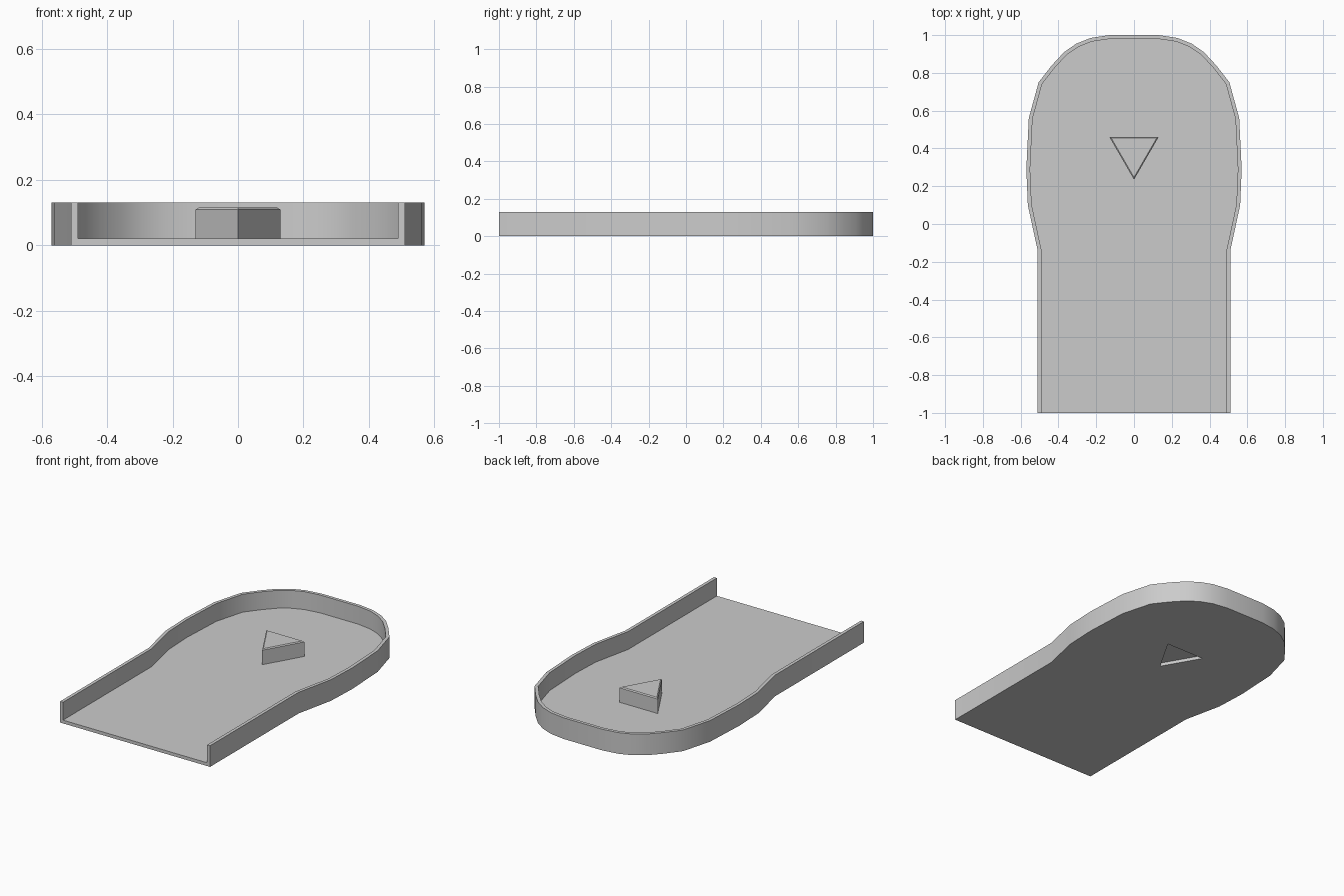
import bpy, bmesh
from mathutils import Vector

if "Cube" in bpy.data.objects:
    bpy.data.objects.remove(bpy.data.objects["Cube"])


def prism(name, outline, z0, z1):
    """Solid extruded from a 2D outline."""
    bm = bmesh.new()
    face = bm.faces.new([bm.verts.new((x, y, z0)) for x, y in outline])
    ext = bmesh.ops.extrude_face_region(bm, geom=[face], use_keep_orig=True)
    verts = [g for g in ext["geom"] if isinstance(g, bmesh.types.BMVert)]
    bmesh.ops.translate(bm, verts=verts, vec=(0, 0, z1 - z0))
    bmesh.ops.recalc_face_normals(bm, faces=bm.faces)
    mesh = bpy.data.meshes.new(name)
    bm.to_mesh(mesh)
    bm.free()
    obj = bpy.data.objects.new(name, mesh)
    bpy.context.collection.objects.link(obj)
    return obj


def inset(points, d):
    """Mitred offset of a path to its left side."""
    result = []
    for i, p in enumerate(points):
        a, b = points[max(i - 1, 0)], points[min(i + 1, len(points) - 1)]
        normals = [Vector((-(t.y), t.x)).normalized()
                   for t in (p - a, b - p) if t.length > 1e-6]
        m = sum(normals, Vector((0, 0))).normalized()
        result.append(p + m * d / m.dot(normals[0]))
    return result


def cut(target, cutter):
    mod = target.modifiers.new("cut", "BOOLEAN")
    mod.operation = "DIFFERENCE"
    mod.solver = "EXACT"
    mod.object = cutter
    bpy.context.view_layer.objects.active = target
    bpy.ops.object.modifier_apply(modifier=mod.name)
    bpy.data.objects.remove(cutter)


# Outline: right half mirrored to the left
half = [(0.51, -1), (0.51, -0.14), (0.562, 0.10), (0.57, 0.29), (0.557, 0.56),
        (0.505, 0.75), (0.435, 0.84), (0.37, 0.91), (0.305, 0.955),
        (0.23, 0.985), (0.13, 1)]
outer = [Vector(p) for p in half + [(-x, y) for x, y in reversed(half)]]
inner = inset(outer, 0.02)
inner[0].y = inner[-1].y = -1.1
triangle = [(-0.13, 0.46), (0, 0.235), (0.13, 0.46)]

# Tray: floor and rim, open at the front, triangular opening below the block
tray = prism("tray", outer, 0, 0.13)
cut(tray, prism("hollow", inner, 0.02, 0.3))
cut(tray, prism("opening", triangle, -0.1, 0.1))

# Triangular obstacle with a small chamfer round its top
block = prism("triangular_obstacle", triangle, 0.02, 0.115)
bm = bmesh.new()
bm.from_mesh(block.data)
top = [e for e in bm.edges if all(v.co.z > 0.1 for v in e.verts)]
bmesh.ops.bevel(bm, geom=top, offset=0.006, segments=1, affect="EDGES")
bm.to_mesh(block.data)
bm.free()

# Smooth the curved rim
bpy.ops.object.select_all(action="DESELECT")
tray.select_set(True)
bpy.context.view_layer.objects.active = tray
bpy.ops.object.shade_smooth_by_angle()
